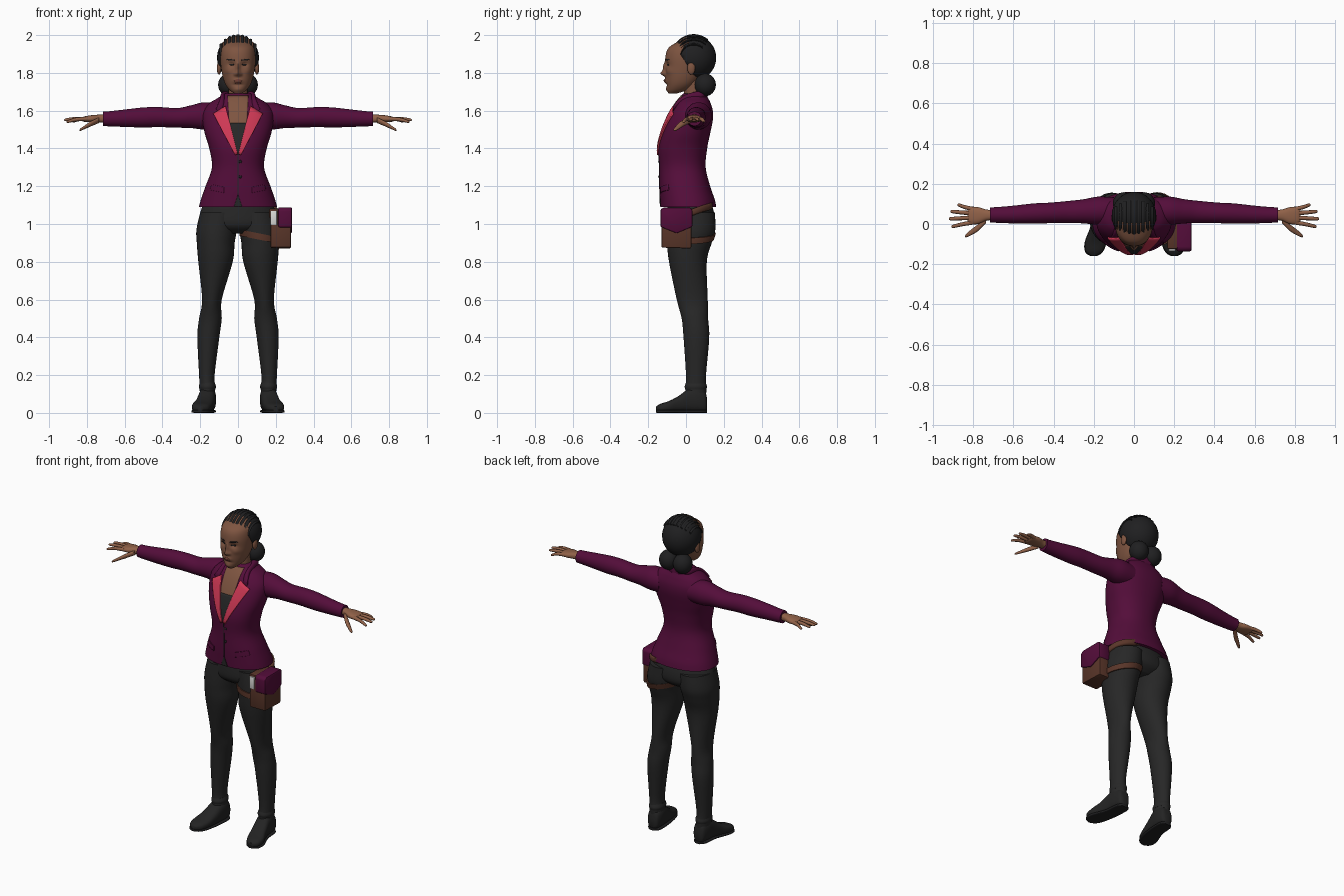
import bpy, bmesh, math
from mathutils import Vector
from mathutils.bvhtree import BVHTree

cube = bpy.data.objects.get("Cube")
if cube:
    bpy.data.objects.remove(cube)


def material(name, r, g, b):
    m = bpy.data.materials.new(name)
    m.use_nodes = True
    m.diffuse_color = (r, g, b, 1)
    m.node_tree.nodes["Principled BSDF"].inputs["Base Color"].default_value = (r, g, b, 1)
    return m


PLUM = material("plum cloth", .088, .004, .042)
PINK = material("pink lining", .62, .04, .09)
SKIN = material("warm skin", .28, .12, .065)
FACE = material("face skin", .21, .09, .052)
LIP = material("lip brown", .15, .045, .032)
HAIR = material("black hair", .014, .014, .015)
CLOTH = material("charcoal cloth", .02, .02, .02)
SHOE = material("shoe black", .017, .017, .017)
LEATHER = material("brown leather", .10, .036, .022)
PAPER = material("paper white", .7, .7, .68)


def finish(name, bm, mat, angle=50, recalc=True):
    if recalc:
        bmesh.ops.recalc_face_normals(bm, faces=bm.faces)
    mesh = bpy.data.meshes.new(name)
    bm.to_mesh(mesh)
    bm.free()
    ob = bpy.data.objects.new(name, mesh)
    bpy.context.collection.objects.link(ob)
    mesh.materials.append(mat)
    bpy.ops.object.select_all(action='DESELECT')
    ob.select_set(True)
    bpy.context.view_layer.objects.active = ob
    bpy.ops.object.shade_smooth_by_angle(angle=math.radians(angle))
    return ob


def spline(rows, steps):
    """Smoothly interpolate rows of section values."""
    out = []
    for i in range(len(rows) - 1):
        a, b, c, d = (rows[min(max(k, 0), len(rows) - 1)] for k in range(i - 1, i + 3))
        for k in range(steps):
            t = k / steps
            out.append([q + t * ((r - p) + t * ((2 * p - 5 * q + 4 * r - s) + t * (3 * (q - r) + s - p))) / 2
                        for p, q, r, s in zip(a, b, c, d)])
    return out + [list(rows[-1])]


def loft(name, rows, axis, mat, side=1, n=28, power=2.0, steps=5, shape=None):
    """Rows hold position along the axis, centre u, centre v, radius u, radius v."""
    bm = bmesh.new()
    rings = []
    for t, u, v, ru, rv in spline(rows, steps):
        ring = []
        for k in range(n):
            a = math.tau * k / n
            c, s = math.cos(a), math.sin(a)
            pu = u + abs(ru) * math.copysign(abs(c) ** (2 / power), c)
            pv = v + abs(rv) * math.copysign(abs(s) ** (2 / power), s)
            p = {'x': (t, pu, pv), 'y': (pu, t, pv), 'z': (pu, pv, t)}[axis]
            p = shape(*p) if shape else p
            ring.append(bm.verts.new((p[0] * side, p[1], p[2])))
        rings.append(ring)
    for lo, hi in zip(rings, rings[1:]):
        for k in range(n):
            bm.faces.new((lo[k], lo[k - 1], hi[k - 1], hi[k]))
    bm.faces.new(rings[0])
    bm.faces.new(rings[-1])
    return finish(name, bm, mat)


def upright(rows):
    """Turn height, half width, front and back into centred sections."""
    return [(z, 0, (f + b) / 2, w, (b - f) / 2) for z, w, f, b in rows]


def ball(name, centre, radii, mat):
    bm = bmesh.new()
    bmesh.ops.create_uvsphere(bm, u_segments=32, v_segments=20, radius=1)
    for v in bm.verts:
        v.co = Vector([c + r * x for c, r, x in zip(centre, radii, v.co)])
    return finish(name, bm, mat)


def plate(name, base, corners, mat, side=1, lift=.005, n=14):
    """Thin four-cornered patch laid on the front of a base part."""
    tree = BVHTree.FromPolygons([v.co for v in base.data.vertices],
                                [p.vertices for p in base.data.polygons])
    bm = bmesh.new()
    a, b, c, d = (Vector(p) for p in corners)
    grid = []
    for j in range(n + 1):
        row = []
        for i in range(n + 1):
            p = a.lerp(b, i / n).lerp(d.lerp(c, i / n), j / n)
            hit = tree.ray_cast(Vector((p.x * side, -1, p.y)), Vector((0, 1, 0)))[0]
            row.append(bm.verts.new((p.x * side, (hit.y if hit else 0) - lift, p.y)))
        grid.append(row)
    for j in range(n):
        for i in range(n):
            f = [grid[j][i], grid[j][i + 1], grid[j + 1][i + 1], grid[j + 1][i]]
            bm.faces.new(f if side > 0 else f[::-1])
    ob = finish(name, bm, mat, recalc=False)
    mod = ob.modifiers.new("thickness", 'SOLIDIFY')
    mod.thickness = lift
    return ob


def prism(name, outline, x0, x1, mat, bevel=.008):
    """Extrude a y, z outline along x with rounded edges."""
    bm = bmesh.new()
    f = bm.faces.new([bm.verts.new((x0, y, z)) for y, z in outline])
    new = bmesh.ops.extrude_face_region(bm, geom=[f])["geom"]
    bmesh.ops.translate(bm, vec=(x1 - x0, 0, 0), verts=[v for v in new if isinstance(v, bmesh.types.BMVert)])
    bmesh.ops.bevel(bm, geom=bm.edges[:], offset=bevel, segments=2, affect='EDGES', profile=.5)
    return finish(name, bm, mat, 35)


# Jacket body with neckline, lapels and front details
jacket = loft("jacket_body", upright([
    (1.09, .207, -.135, .16), (1.13, .196, -.137, .152), (1.2, .172, -.14, .128), (1.3, .138, -.14, .104),
    (1.4, .152, -.146, .112), (1.48, .176, -.13, .128), (1.55, .188, -.105, .142), (1.6, .182, -.082, .142),
    (1.64, .15, -.058, .13), (1.665, .11, -.038, .118), (1.69, .07, -.016, .105)]), 'z', PLUM, n=64, power=2.25)
plate("chest_skin", jacket, [(-.045, 1.5), (.045, 1.5), (.055, 1.68), (-.055, 1.68)], FACE, lift=.002)
plate("undershirt", jacket, [(-.008, 1.37), (.008, 1.37), (.06, 1.535), (-.06, 1.535)], CLOTH, lift=.004)
plate("front_opening", jacket, [(-.022, 1.092), (.022, 1.092), (.002, 1.15), (-.002, 1.15)], CLOTH, lift=.003)
plate("front_seam", jacket, [(-.002, 1.15), (.002, 1.15), (.002, 1.37), (-.002, 1.37)], CLOTH, lift=.002)
for z in (1.25, 1.33):
    ball("jacket_button", (.012, -.142, z), (.008, .005, .008), HAIR)

# Trouser sections shared by the legs and the thigh strap
leg = [(1.06, .1, .028, .1, .125), (.97, .113, .027, .107, .128), (.9, .118, .018, .1, .118),
       (.8, .119, .01, .091, .1), (.6, .138, .033, .052, .082), (.5, .146, .047, .06, .07),
       (.4, .157, .055, .058, .068), (.2, .165, .053, .041, .053), (.13, .162, .052, .041, .056),
       (.05, .162, .052, .038, .052)]
loft("trouser_hips", upright([(1.16, .16, -.09, .12), (1.06, .2, -.1, .148), (.99, .2, -.095, .145),
                              (.95, .1, -.05, .1)]), 'z', CLOTH, n=48)

for s, tag in ((1, "left_"), (-1, "right_")):
    plate(tag + "lapel", jacket, [(.002, 1.37), (.016, 1.365), (.132, 1.585), (.066, 1.625)], PINK, s, .009)
    plate(tag + "pocket_flap", jacket, [(.075, 1.165), (.15, 1.18), (.14, 1.21), (.075, 1.195)], PLUM, s, .006)
    loft(tag + "collar", [(.115, .0, 1.685, .03, .022), (.09, .05, 1.682, .032, .025), (.04, .078, 1.672, .016, .026),
                          (-.01, .082, 1.655, .014, .026), (-.045, .088, 1.635, .016, .02),
                          (-.068, .1, 1.61, .016, .012)], 'y', PLUM, s)
    # Sleeve and cuff
    loft(tag + "sleeve", [(.1, .065, 1.57, .068, .068), (.18, .066, 1.572, .07, .072), (.25, .063, 1.568, .06, .06),
                          (.32, .06, 1.562, .055, .052), (.42, .055, 1.566, .051, .053), (.5, .052, 1.564, .05, .053),
                          (.6, .047, 1.56, .044, .046), (.68, .045, 1.557, .039, .04),
                          (.715, .045, 1.557, .038, .038)], 'x', PLUM, s)
    # Hand with four fingers and a thumb
    loft(tag + "palm", [(.69, .045, 1.558, .024, .022), (.735, .044, 1.558, .028, .021),
                        (.775, .042, 1.557, .042, .019), (.815, .042, 1.555, .043, .014),
                        (.828, .042, 1.553, .034, .007)], 'x', SKIN, s, power=2.4)
    for name, y0, y1, tip, drop in (("index", .008, -.012, .908, .014), ("middle", .031, .026, .92, .004),
                                    ("ring", .053, .062, .912, .004), ("little", .074, .094, .878, .012)):
        mid = (.805 + tip) / 2
        loft(tag + name + "_finger", [(.80, y0, 1.556, .011, .011), (mid, (y0 + y1) / 2, 1.558 - drop / 3, .01, .01),
                                      (tip - .008, y1, 1.556 - drop, .008, .007),
                                      (tip, y1, 1.555 - drop, .002, .002)], 'x', SKIN, s, n=12)
    loft(tag + "thumb", [(.735, .02, 1.55, .015, .015), (.775, -.018, 1.532, .017, .014),
                         (.81, -.042, 1.513, .014, .01), (.833, -.057, 1.5, .009, .007),
                         (.84, -.061, 1.496, .002, .002)], 'x', SKIN, s, n=14)
    # Leg and shoe
    loft(tag + "trouser_leg", leg, 'z', CLOTH, s, n=36)
    loft(tag + "trouser_cuff", [(.16, .163, .052, .04, .053), (.14, .162, .052, .045, .059),
                                (.125, .162, .052, .042, .056)], 'z', CLOTH, s)
    loft(tag + "shoe", [(.112, .16, .045, .02, .025), (.1, .16, .06, .036, .055), (.06, .161, .07, .045, .067),
                        (.015, .165, .066, .046, .063), (-.04, .176, .046, .049, .043), (-.09, .19, .033, .053, .03),
                        (-.135, .198, .026, .043, .022), (-.158, .2, .022, .015, .012)], 'y', SHOE, s, power=2.6)
    loft(tag + "sole", [(.112, .16, .008, .02, .008), (.085, .16, .008, .042, .008), (0, .166, .008, .046, .008),
                        (-.09, .19, .008, .055, .008), (-.14, .199, .008, .043, .008),
                        (-.16, .2, .008, .015, .007)], 'y', HAIR, s, power=4)

# Head with a modelled face
bumps = [(0, 1.797, -.025, .012, .014), (0, 1.83, -.015, .01, .025), (.035, 1.845, .011, .018, .012),
         (-.035, 1.845, .011, .018, .012), (0, 1.757, -.011, .022, .012), (0, 1.712, -.005, .02, .012),
         (.055, 1.81, -.006, .02, .018), (-.055, 1.81, -.006, .02, .018), (.016, 1.793, -.008, .007, .008),
         (-.016, 1.793, -.008, .007, .008), (0, 1.737, .004, .025, .006)]


def sculpt(x, y, z):
    if y < .01:
        y += sum(h * math.exp(-((x - cx) / w) ** 2 - ((z - cz) / t) ** 2) for cx, cz, h, w, t in bumps)
    return x, y, z


head = loft("head", upright([
    (1.692, .022, -.092, -.045), (1.71, .046, -.1, .01), (1.74, .067, -.104, .05), (1.78, .081, -.108, .08),
    (1.83, .09, -.108, .1), (1.88, .094, -.109, .115), (1.92, .09, -.1, .115), (1.945, .08, -.078, .11),
    (1.97, .058, -.03, .09), (1.985, .02, .01, .06)]), 'z', FACE, n=112, power=2.15, steps=9, shape=sculpt)
loft("neck", [(1.58, 0, .045, .06, .055), (1.65, 0, .042, .055, .053), (1.69, 0, .042, .051, .053),
              (1.77, 0, .042, .052, .05)], 'z', FACE)
plate("upper_lip", head, [(-.022, 1.757), (.022, 1.757), (.008, 1.767), (-.008, 1.767)], LIP, lift=.0015)
plate("lower_lip", head, [(-.014, 1.744), (.014, 1.744), (.022, 1.755), (-.022, 1.755)], LIP, lift=.0015)
for s, tag in ((1, "left_"), (-1, "right_")):
    plate(tag + "eye", head, [(.024, 1.84), (.044, 1.841), (.051, 1.848), (.022, 1.846)], HAIR, s, .0015, 6)
    plate(tag + "eyebrow", head, [(.018, 1.864), (.062, 1.868), (.056, 1.874), (.02, 1.871)], HAIR, s, .002, 6)
    ball(tag + "ear", (s * .1, .028, 1.825), (.012, .021, .034), FACE)
    ball(tag + "hair_bun", (s * .049, .102, 1.737), (.056, .056, .06), HAIR)

# Hair cap trimmed along the hairline
centre, size = Vector((0, .041, 1.88)), Vector((.111, .119, .119))
edge_point, edge_normal = Vector((0, -.008, 1.865)), Vector((0, .2, .13))
cap = ball("hair_cap", centre, size, HAIR)
bm = bmesh.new()
bm.from_mesh(cap.data)
bmesh.ops.bisect_plane(bm, geom=bm.verts[:] + bm.edges[:] + bm.faces[:], plane_co=edge_point,
                       plane_no=edge_normal, clear_inner=True)
bmesh.ops.holes_fill(bm, edges=[e for e in bm.edges if e.is_boundary], sides=0)
bm.to_mesh(cap.data)
bm.free()


def hair_row(name, f, first, last, r, mat):
    """Strand lying along the cap at a fraction f of its half width."""
    rows = []
    for k in range(15):
        a = math.radians(first + (last - first) * k / 14)
        w = math.sqrt(1 - f * f)
        p = centre + Vector((f * size.x, -w * size.y * math.cos(a), w * size.z * math.sin(a)))
        if (p - edge_point).dot(edge_normal) > -.001:
            rows.append((p.y, p.x, p.z, r, r * .7))
    loft(name, rows, 'y', mat, n=8, steps=2)


for i in range(9):
    hair_row("braid", (i - 4) * .2, 15, 130, .0085, HAIR)
for i in range(8):
    hair_row("parting", (i - 3.5) * .2, 20, 72, .005, FACE)

# Hip bag with flap, papers and straps
prism("bag_body", [(-.13, .875), (.028, .87), (.03, 1.04), (-.128, 1.06)], .172, .28, LEATHER)
prism("bag_top", [(-.125, 1.03), (.02, 1.03), (.02, 1.082), (-.125, 1.082)], .165, .225, LEATHER)
prism("bag_flap", [(-.136, .985), (-.05, .95), (.034, .985), (.034, 1.075), (.02, 1.088), (-.12, 1.088),
                   (-.136, 1.075)], .212, .286, PLUM)
prism("bag_papers", [(-.134, .995), (-.1, .995), (-.1, 1.07), (-.134, 1.07)], .172, .206, PAPER, .003)
loft("thigh_strap", [(z, x, y, rx + .007, ry + .007) for z, x, y, rx, ry in spline(leg, 10)
                     if .912 < z < .952], 'z', LEATHER, n=36,
     shape=lambda x, y, z: (x, y, z - (x - .12) * .2))
loft("hip_strap", [(0, .2, 1.05, .02, .018), (.05, .2, 1.068, .014, .018), (.09, .178, 1.082, .016, .018),
                   (.125, .135, 1.092, .025, .018), (.14, .1, 1.098, .03, .015)], 'y', LEATHER, n=16, power=3)
